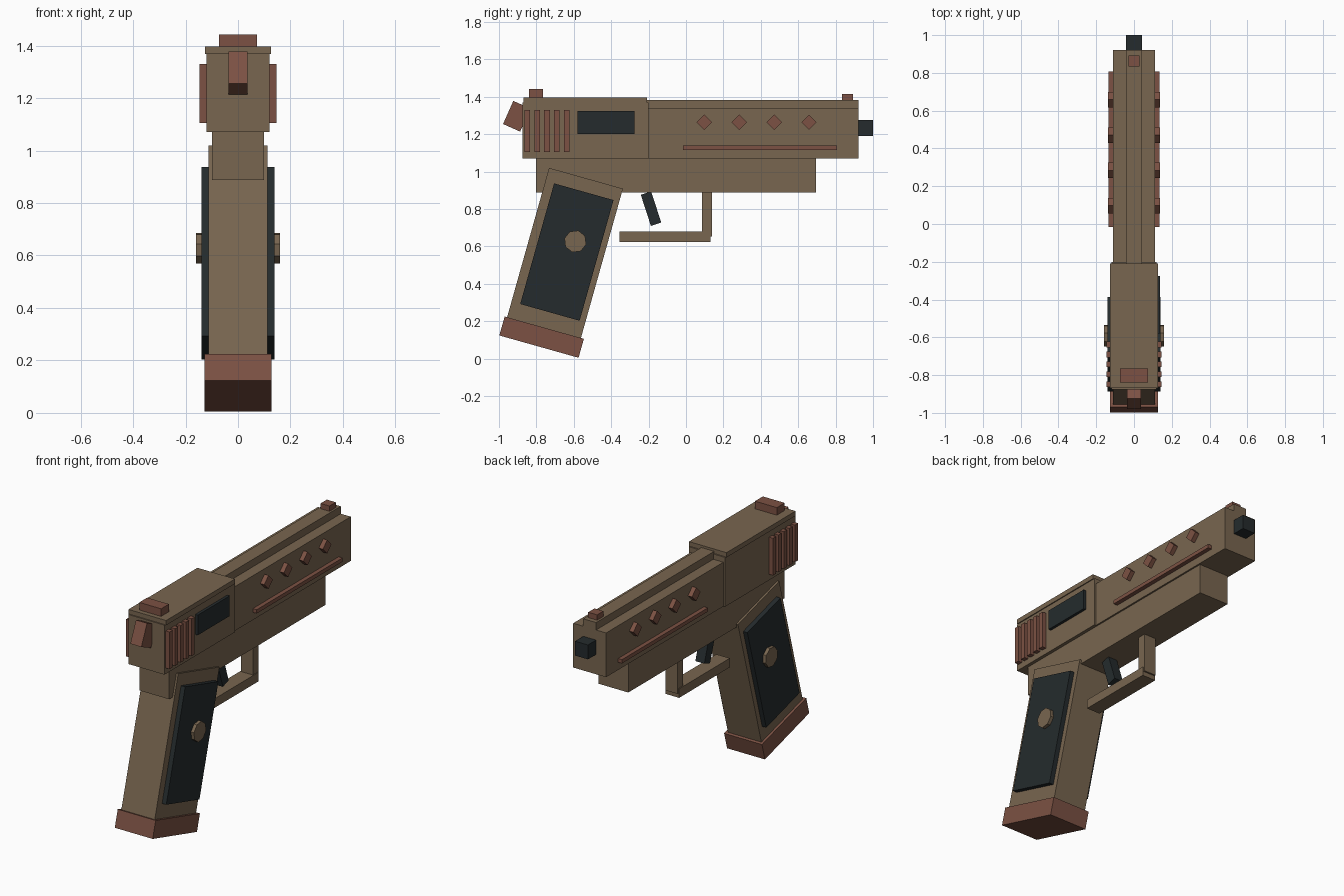
import bpy, bmesh
from math import radians, pi
from mathutils import Matrix

if "Cube" in bpy.data.objects:
    bpy.data.objects.remove(bpy.data.objects["Cube"])


def material(name, rgb):
    m = bpy.data.materials.new(name)
    m.diffuse_color = (*rgb, 1)
    m.use_nodes = True
    m.node_tree.nodes["Principled BSDF"].inputs["Base Color"].default_value = m.diffuse_color
    return m


TAN = material("tan", (0.19, 0.133, 0.08))
RED = material("rust", (0.20, 0.083, 0.056))
DARK = material("dark", (0.018, 0.024, 0.026))
RAKE = -15.7  # grip tilt in degrees


def finish(name, bm, mat, matrix):
    bm.transform(matrix)
    me = bpy.data.meshes.new(name)
    bm.to_mesh(me)
    bm.free()
    me.materials.append(mat)
    ob = bpy.data.objects.new(name, me)
    bpy.context.collection.objects.link(ob)
    return ob


def block(name, mat, x, yc, zc, ly, lz, tilt=0):
    """Box spanning x[0]..x[1], centred at (yc, zc) and tilted about x."""
    bm = bmesh.new()
    bmesh.ops.create_cube(bm, size=1)
    m = (Matrix.Translation(((x[0] + x[1]) / 2, yc, zc))
         @ Matrix.Rotation(radians(tilt), 4, 'X')
         @ Matrix.Diagonal((x[1] - x[0], ly, lz, 1)))
    return finish(name, bm, mat, m)


def span(name, mat, hx, y0, y1, z0, z1):
    """Centred box given by its half width and its y and z limits."""
    return block(name, mat, (-hx, hx), (y0 + y1) / 2, (z0 + z1) / 2, y1 - y0, z1 - z0)


# Slide and frame
span("slide_rear", TAN, 0.12, -0.875, -0.2, 1.07, 1.37)
span("slide_rear_cap", TAN, 0.126, -0.868, -0.208, 1.368, 1.397)
span("slide_front", TAN, 0.11, -0.21, 0.922, 1.07, 1.338)
span("slide_top_rib", TAN, 0.043, -0.21, 0.922, 1.33, 1.383)
span("frame", TAN, 0.1, -0.802, 0.695, 0.888, 1.075)
span("muzzle", DARK, 0.043, 0.85, 1.0, 1.19, 1.277)

# Sights and hammer
span("rear_sight", RED, 0.073, -0.84, -0.765, 1.39, 1.443)
span("front_sight", RED, 0.03, 0.833, 0.893, 1.375, 1.415)
block("hammer", RED, (-0.037, 0.037), -0.905, 1.296, 0.10, 0.135, -24)

# Grip and base plate
block("grip", TAN, (-0.112, 0.112), -0.647, 0.565, 0.41, 0.83, RAKE)
block("grip_base", RED, (-0.127, 0.127), -0.772, 0.115, 0.44, 0.105, RAKE)

# Trigger and guard
block("trigger", DARK, (-0.03, 0.03), -0.187, 0.802, 0.058, 0.175, 18)
span("guard_bottom", TAN, 0.045, -0.355, 0.13, 0.625, 0.68)
span("guard_post", TAN, 0.04, 0.085, 0.14, 0.652, 0.9)

# Dark port on the right side only
block("side_port", DARK, (0.1, 0.137), -0.428, 1.262, 0.305, 0.122)

# Details repeated on both sides
for label, s in (("right", 1), ("left", -1)):
    def side(a, b):
        return tuple(sorted((s * a, s * b)))

    block(f"grip_panel_{label}", DARK, side(0.1, 0.14), -0.637, 0.57, 0.33, 0.67, RAKE)

    bm = bmesh.new()
    bmesh.ops.create_cone(bm, cap_ends=True, segments=8, radius1=0.06, radius2=0.06, depth=0.05)
    finish(f"grip_medallion_{label}", bm, TAN,
           Matrix.Translation((s * 0.135, -0.592, 0.627))
           @ Matrix.Rotation(radians(RAKE), 4, 'X') @ Matrix.Rotation(pi / 2, 4, 'Y'))

    for i in range(5):
        block(f"serration_{label}_{i + 1}", RED, side(0.1, 0.146),
              -0.848 + 0.0525 * i, 1.218, 0.03, 0.225)

    for i in range(4):
        block(f"diamond_{label}_{i + 1}", RED, side(0.1, 0.137),
              0.097 + 0.187 * i, 1.264, 0.058, 0.058, 45)

    block(f"side_strip_{label}", RED, side(0.1, 0.136), 0.396, 1.128, 0.823, 0.023)
